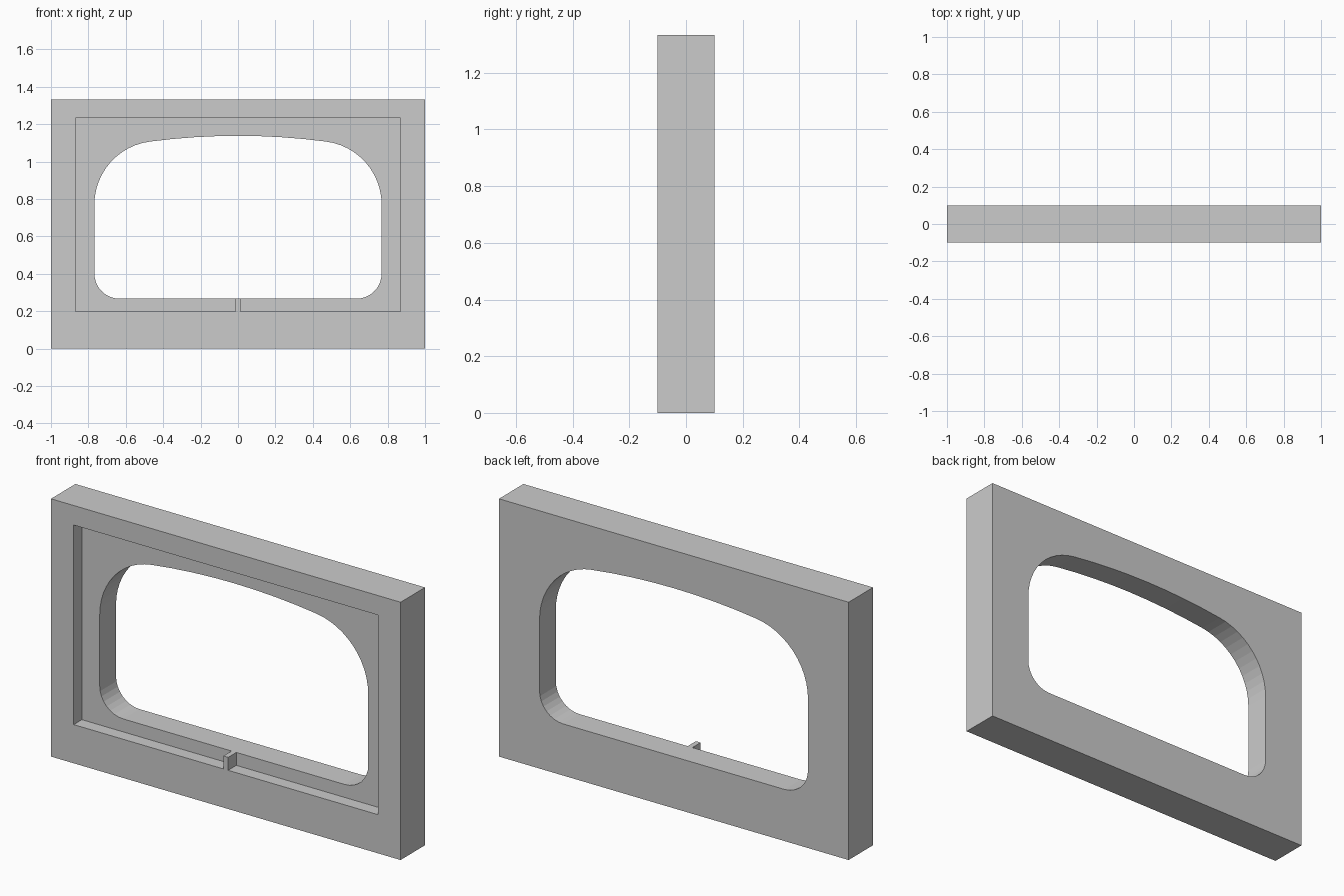
import bpy, bmesh, math

if "Cube" in bpy.data.objects:
    bpy.data.objects.remove(bpy.data.objects["Cube"])


def prism(name, pts, y0, y1):
    """Extrude an x-z outline from y0 to y1."""
    bm = bmesh.new()
    face = bm.faces.new([bm.verts.new((x, y0, z)) for x, z in pts])
    ext = bmesh.ops.extrude_face_region(bm, geom=[face])
    verts = [v for v in ext["geom"] if isinstance(v, bmesh.types.BMVert)]
    bmesh.ops.translate(bm, verts=verts, vec=(0, y1 - y0, 0))
    bmesh.ops.recalc_face_normals(bm, faces=bm.faces)
    mesh = bpy.data.meshes.new(name)
    bm.to_mesh(mesh)
    bm.free()
    obj = bpy.data.objects.new(name, mesh)
    bpy.context.collection.objects.link(obj)
    return obj


def arc(cx, cz, r, a0, a1, n):
    angles = [math.radians(a0 + (a1 - a0) * i / n) for i in range(n + 1)]
    return [(cx + r * math.cos(a), cz + r * math.sin(a)) for a in angles]


def cut(target, cutter):
    mod = target.modifiers.new("cut", "BOOLEAN")
    mod.operation, mod.solver, mod.object = "DIFFERENCE", "EXACT", cutter
    bpy.context.view_layer.objects.active = target
    bpy.ops.object.modifier_apply(modifier=mod.name)
    bpy.data.objects.remove(cutter)


HALF_T, FLOOR, SILL = 0.1, -0.033, 0.267

# Solid panel
frame = prism("window_frame", [(-1, 0), (1, 0), (1, 1.333), (-1, 1.333)], -HALF_T, HALF_T)

# Front recess, notched at the bottom to leave the small centre tab
w, t, low, high = 0.87, 0.0135, 0.2, 1.232
recess = prism("recess_cutter",
               [(-w, low), (-t, low), (-t, SILL), (t, SILL), (t, low),
                (w, low), (w, high), (-w, high)], -0.2, FLOOR)
cut(frame, recess)

# Rounded opening with a crowned top edge: right half, then mirrored
half_w = 0.768
right = arc(half_w - 0.135, SILL + 0.135, 0.135, -90, 0, 8)
right += arc(half_w - 0.34, 0.77, 0.34, 0, 83, 12)
x_end, z_end = right[-1]
crown = 1.138
for f in (0.75, 0.5, 0.25):
    right.append((x_end * f, crown - (crown - z_end) * f * f))
left = [(-x, z) for x, z in reversed(right)]
opening = prism("opening_cutter", right + [(0, crown)] + left, FLOOR - 0.03, 0.2)
cut(frame, opening)
